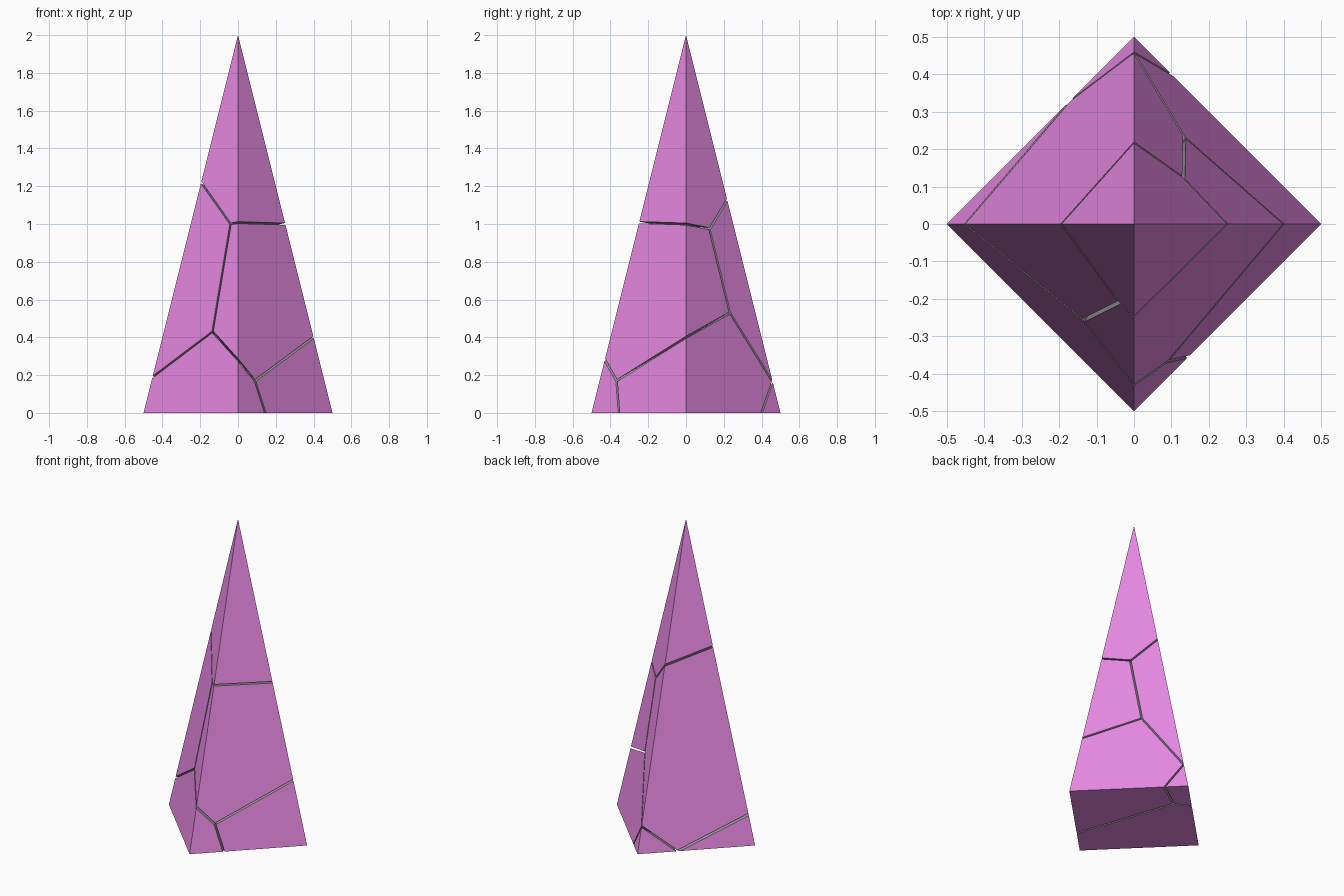
import bpy
import bmesh
from mathutils import Vector

if "Cube" in bpy.data.objects:
    bpy.data.objects.remove(bpy.data.objects["Cube"], do_unlink=True)

GAP = 0.01  # width of the cracks


def make_material(name, color):
    mat = bpy.data.materials.new(name)
    mat.use_nodes = True
    mat.diffuse_color = color
    mat.node_tree.nodes["Principled BSDF"].inputs["Base Color"].default_value = color
    return mat


outer_mat = make_material("orchid outside", (0.8, 0.25, 0.77, 1))
inner_mat = make_material("grey inside", (0.3, 0.3, 0.3, 1))

# Corners where the cracks meet, on the surface and inside
POINTS = {name: Vector(co) for name, co in {
    "upper_left": (-0.195, 0, 1.22),
    "upper_front": (0, -0.2475, 1.01),
    "upper_right": (0.25, 0, 1.0),
    "upper_front_fork": (-0.04, -0.21, 1.0),
    "upper_back_fork": (0.13, 0.126, 0.975),
    "lower_front_fork": (-0.135, -0.2575, 0.43),
    "lower_front": (0, -0.43, 0.28),
    "lower_right_fork": (0.09, -0.3675, 0.17),
    "lower_right": (0.4, 0, 0.4),
    "lower_back_fork": (0.135, 0.2325, 0.53),
    "lower_left": (-0.4525, 0, 0.19),
    "back_fork": (0, 0.458, 0.165),
    "base_front": (0.145, -0.355, 0),
    "base_back": (0.1, 0.4, 0),
    "base_left": (-0.17, 0.33, 0),
    "base_fork": (-0.07, 0.28, 0),
    "core_middle": (-0.06, -0.09, 0.33),
    "core_back": (-0.092, 0.299, 0.044),
}.items()}

# Each crack separates two pieces along the plane through three corners
CRACKS = {
    ("tip", "left"): ("upper_left", "upper_front_fork", "upper_back_fork"),
    ("tip", "middle"): ("upper_front_fork", "upper_right", "upper_back_fork"),
    ("left", "middle"): ("upper_front_fork", "lower_front_fork", "lower_back_fork"),
    ("left", "front"): ("lower_front_fork", "lower_left", "base_left"),
    ("left", "right"): ("lower_back_fork", "back_fork", "core_middle"),
    ("left", "back"): ("back_fork", "base_left", "core_back"),
    ("middle", "front"): ("lower_front_fork", "lower_front", "lower_right_fork"),
    ("middle", "right"): ("lower_right_fork", "lower_right", "lower_back_fork"),
    ("front", "right"): ("base_front", "lower_right_fork", "base_fork"),
    ("front", "back"): ("base_left", "base_fork", "core_back"),
    ("right", "back"): ("base_back", "back_fork", "base_fork"),
}

# A spot well inside each piece tells which side of a crack to keep
PIECES = {
    "tip": (0, 0, 1.5),
    "left": (-0.15, 0.12, 0.6),
    "middle": (0.1, -0.1, 0.7),
    "front": (-0.2, -0.15, 0.05),
    "right": (0.25, 0.05, 0.1),
    "back": (0, 0.45, 0.03),
}


def pyramid():
    bm = bmesh.new()
    bmesh.ops.create_cone(bm, cap_ends=True, segments=4, radius1=0.5, radius2=0, depth=2)
    bmesh.ops.translate(bm, vec=(0, 0, 1), verts=bm.verts)
    bmesh.ops.remove_doubles(bm, verts=bm.verts, dist=0.0001)
    return bm


def cut(bm, corners, inside):
    a, b, c = (POINTS[name] for name in corners)
    normal = (b - a).cross(c - a).normalized()
    if normal.dot(inside - a) > 0:
        normal.negate()
    geom = bm.verts[:] + bm.edges[:] + bm.faces[:]
    bmesh.ops.bisect_plane(bm, geom=geom, plane_co=a - normal * GAP / 2,
                           plane_no=normal, clear_outer=True)
    rim = [e for e in bm.edges if e.is_boundary]
    if rim:
        for face in bmesh.ops.holes_fill(bm, edges=rim, sides=0)["faces"]:
            face.material_index = 1


# Carve every piece out of a whole pyramid
for name, spot in PIECES.items():
    bm = pyramid()
    for pair, corners in CRACKS.items():
        if name in pair:
            cut(bm, corners, Vector(spot))
    bmesh.ops.recalc_face_normals(bm, faces=bm.faces)
    mesh = bpy.data.meshes.new(name + "_shard")
    bm.to_mesh(mesh)
    bm.free()
    mesh.materials.append(outer_mat)
    mesh.materials.append(inner_mat)
    bpy.context.collection.objects.link(bpy.data.objects.new(name + "_shard", mesh))
